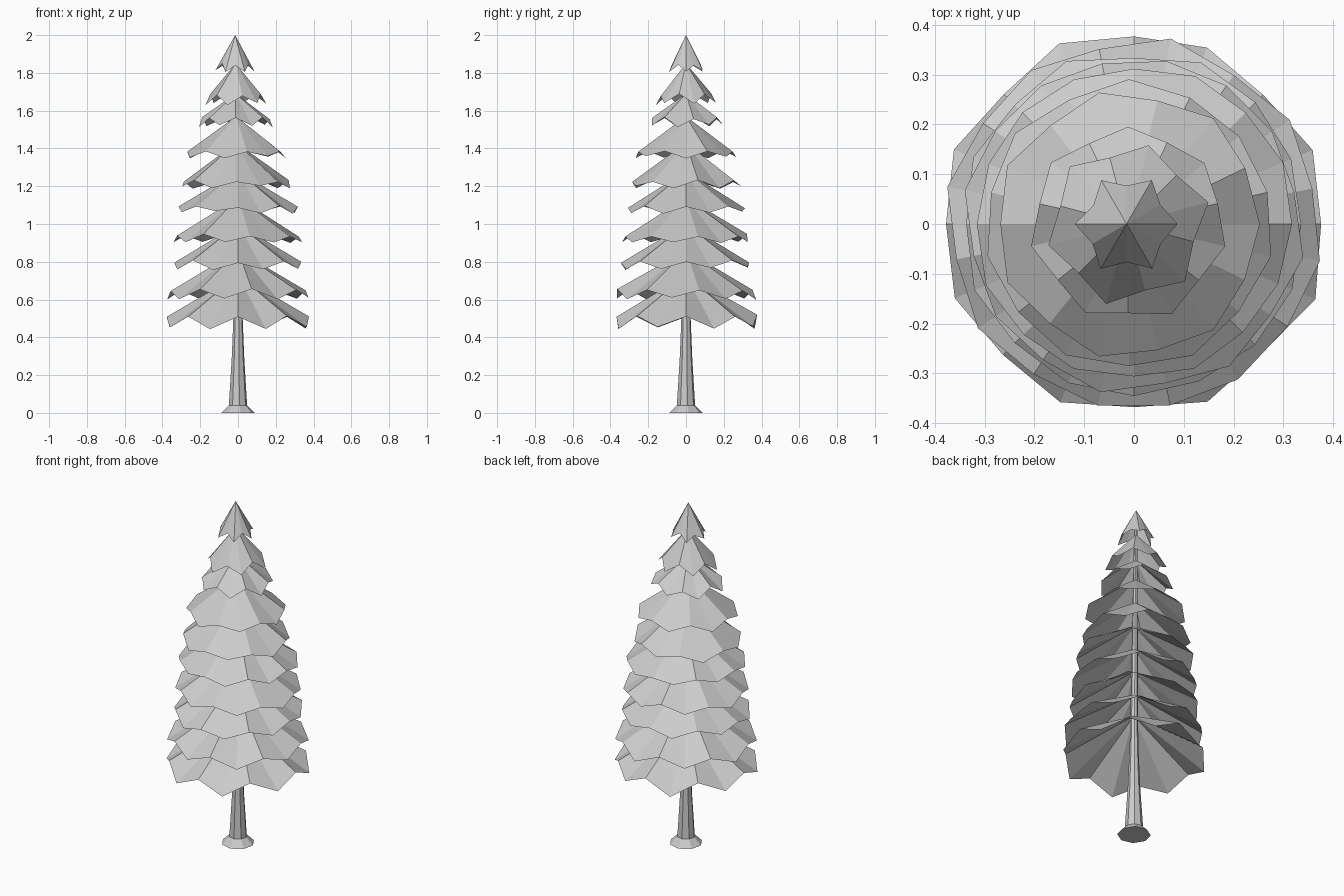
import bpy, bmesh, math, random

if "Cube" in bpy.data.objects:
    bpy.data.objects.remove(bpy.data.objects["Cube"])
random.seed(4)


def finish(bm, name):
    bmesh.ops.recalc_face_normals(bm, faces=bm.faces)
    me = bpy.data.meshes.new(name)
    bm.to_mesh(me)
    bm.free()
    ob = bpy.data.objects.new(name, me)
    bpy.context.collection.objects.link(ob)
    return ob


# Trunk: eight-sided taper with flared foot
def trunk():
    bm = bmesh.new()
    rings = []
    for z, r, cx in [(0, .089, 0), (.04, .049, 0), (.28, .034, 0),
                     (.55, .023, 0), (1.9, .008, -.012)]:
        rings.append([bm.verts.new((cx + r * math.cos(math.tau * (i + .2) / 8),
                                    r * math.sin(math.tau * (i + .2) / 8), z))
                      for i in range(8)])
    for a, b in zip(rings, rings[1:]):
        for i in range(8):
            j = (i + 1) % 8
            bm.faces.new((a[i], a[j], b[j], b[i]))
    bm.faces.new(rings[0][::-1])
    bm.faces.new(rings[-1])
    finish(bm, "trunk")


# Branch skirt: open cone with a zigzag rim of drooping tips
def skirt(k, apex, z_hi, z_lo, r_hi, r_lo, sides, phase, cx):
    bm = bmesh.new()
    top = bm.verts.new((cx, 0, apex))
    rim = []
    for i in range(sides):
        a = math.tau * (i + phase) / sides - math.pi / 2
        tip = i % 2
        r = (r_lo if tip else r_hi) * random.uniform(.98, 1.02)
        z = (z_lo if tip else z_hi) + random.uniform(-.008, .008)
        rim.append(bm.verts.new((cx + r * math.cos(a), r * math.sin(a), z)))
    for i in range(sides):
        bm.faces.new((top, rim[i], rim[(i + 1) % sides]))
    finish(bm, "branch_tier_%02d" % k)


trunk()
# apex, rim high, rim low, high radius, low radius, sides, phase, centre x
tiers = [
    (.73, .515, .450, .372, .388, 16, 0, 0),
    (.86, .650, .605, .365, .375, 16, .5, 0),
    (1.00, .800, .765, .340, .348, 16, 0, 0),
    (1.14, .940, .905, .332, .340, 16, .5, 0),
    (1.28, 1.090, 1.062, .312, .318, 16, 0, 0),
    (1.43, 1.230, 1.195, .280, .288, 14, 0, -.01),
    (1.57, 1.385, 1.355, .258, .268, 14, .5, -.01),
    (1.69, 1.560, 1.520, .182, .198, 14, 0, -.012),
    (1.85, 1.685, 1.635, .138, .165, 12, .5, -.013),
    (2.00, 1.845, 1.810, .078, .102, 12, 0, -.015),
]
for k, t in enumerate(tiers, 1):
    skirt(k, *t)
